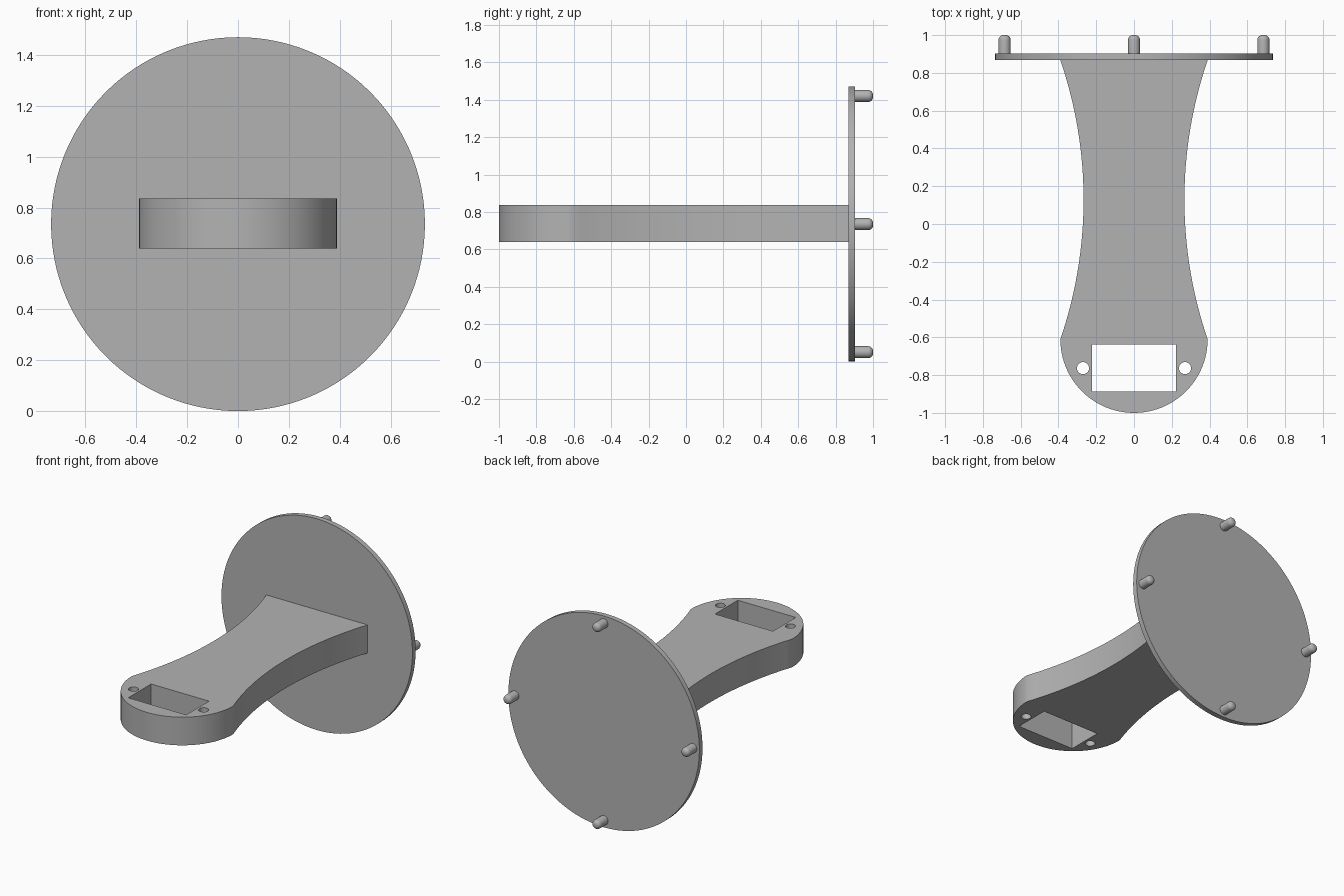
import bpy, bmesh, math
from mathutils import Matrix, Vector

if "Cube" in bpy.data.objects:
    bpy.data.objects.remove(bpy.data.objects["Cube"], do_unlink=True)

grey = bpy.data.materials.new("plain_grey")
grey.use_nodes = True
grey.diffuse_color = (0.45, 0.45, 0.45, 1)
grey.node_tree.nodes["Principled BSDF"].inputs["Base Color"].default_value = grey.diffuse_color

R = 0.735                      # disc radius and centre height
DISC_FRONT, DISC_BACK = 0.868, 0.903
ARM_LOW, ARM_HIGH = 0.64, 0.836


def finish(name, bm):
    bmesh.ops.recalc_face_normals(bm, faces=bm.faces)
    mesh = bpy.data.meshes.new(name)
    bm.to_mesh(mesh)
    bm.free()
    mesh.materials.append(grey)
    obj = bpy.data.objects.new(name, mesh)
    bpy.context.collection.objects.link(obj)
    bpy.ops.object.select_all(action="DESELECT")
    obj.select_set(True)
    bpy.context.view_layer.objects.active = obj
    bpy.ops.object.shade_smooth_by_angle(angle=math.radians(30))
    return obj


def arc(cx, cy, r, start, end, n):
    angles = [math.radians(start + (end - start) * i / n) for i in range(n + 1)]
    return [(cx + r * math.cos(a), cy + r * math.sin(a)) for a in angles]


def rod(name, x, z, y0, y1, r, sides, rounding=0):
    """Cylinder along y, with an optional rounded back end."""
    bm = bmesh.new()
    bmesh.ops.create_cone(bm, cap_ends=True, segments=sides, radius1=r, radius2=r, depth=y1 - y0)
    if rounding:
        rim = [e for e in bm.edges if all(v.co.z > 0 for v in e.verts)]
        bmesh.ops.bevel(bm, geom=rim, offset=rounding, segments=6, profile=0.5, affect="EDGES")
    bm.transform(Matrix.Translation((x, (y0 + y1) / 2, z)) @ Matrix.Rotation(-math.pi / 2, 4, "X"))
    return finish(name, bm)


# Mounting disc and its four pegs
rod("mounting_disc", 0, R, DISC_FRONT, DISC_BACK, R, 128)
for name, dx, dz in (("top", 0, 1), ("bottom", 0, -1), ("left", 1, 0), ("right", -1, 0)):
    rod(name + "_peg", dx * 0.685, R + dz * 0.685, DISC_BACK - 0.01, 1.0, 0.032, 32, 0.026)

# Arm outline: waisted sides running into a round head
HALF, HEAD_Y, WAIST = 0.39, -0.61, 0.267
half_len = (DISC_FRONT - HEAD_Y) / 2
sag = HALF - WAIST
side_r = (half_len ** 2 + sag ** 2) / (2 * sag)
sweep = math.degrees(math.asin(half_len / side_r))
mid_y = (DISC_FRONT + HEAD_Y) / 2
left_side = arc(WAIST + side_r, mid_y, side_r, 180 - sweep, 180 + sweep, 32)
head = arc(0, HEAD_Y, HALF, 0, -180, 48)
right_side = [(-x, y) for x, y in reversed(left_side)]
outline = left_side + head[1:-1] + right_side

# Rectangular window and two screw holes in the head
window = [(-0.223, -0.888), (0.223, -0.888), (0.223, -0.637), (-0.223, -0.637)]
holes = [arc(s * 0.27, -0.763, 0.032, 0, 360, 32)[:-1] for s in (-1, 1)]

bm = bmesh.new()
edges = []
for loop in [outline, window] + holes:
    verts = [bm.verts.new((x, y, ARM_LOW)) for x, y in loop]
    edges += [bm.edges.new((verts[i - 1], verts[i])) for i in range(len(verts))]
bmesh.ops.triangle_fill(bm, edges=edges, use_beauty=True, normal=(0, 0, 1))
extruded = bmesh.ops.extrude_face_region(bm, geom=bm.faces[:], use_keep_orig=True)
top = [g for g in extruded["geom"] if isinstance(g, bmesh.types.BMVert)]
bmesh.ops.translate(bm, verts=top, vec=Vector((0, 0, ARM_HIGH - ARM_LOW)))
finish("arm", bm)
